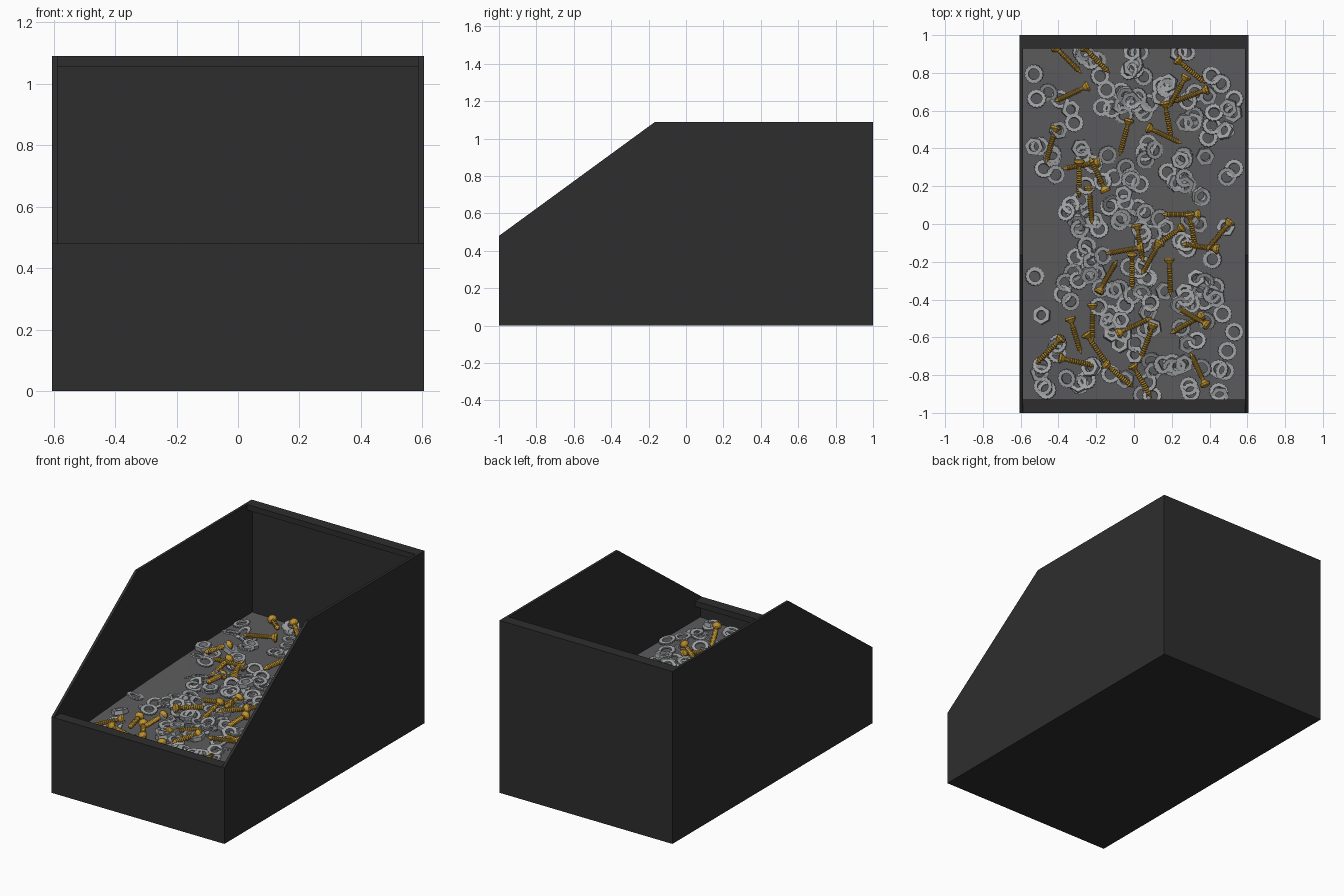
import bpy, bmesh, random
from math import sin, cos, pi, radians
from mathutils import Euler

random.seed(4)
if "Cube" in bpy.data.objects:
    bpy.data.objects.remove(bpy.data.objects["Cube"])


def material(name, color):
    mat = bpy.data.materials.new(name)
    mat.use_nodes = True
    mat.diffuse_color = (*color, 1)
    mat.node_tree.nodes["Principled BSDF"].inputs["Base Color"].default_value = (*color, 1)
    return mat


black = material("black plastic", (0.027, 0.027, 0.027))
grey = material("grey filling", (0.105, 0.105, 0.11))
silver = material("silver steel", (0.35, 0.36, 0.37))
gold = material("golden brass", (0.52, 0.29, 0.03))


def finish(name, bm, mat):
    bmesh.ops.recalc_face_normals(bm, faces=bm.faces)
    mesh = bpy.data.meshes.new(name)
    bm.to_mesh(mesh)
    bm.free()
    mesh.materials.append(mat)
    return mesh


def add(name, mesh, location=(0, 0, 0), rotation=None):
    obj = bpy.data.objects.new(name, mesh)
    obj.location = location
    if rotation:
        obj.rotation_euler = rotation
    bpy.context.scene.collection.objects.link(obj)
    return obj


def box(name, x, y, z):
    bm = bmesh.new()
    bmesh.ops.create_cube(bm, size=1)
    for v in bm.verts:
        v.co = [lo + (c + 0.5) * (hi - lo) for c, (lo, hi) in zip(v.co, (x, y, z))]
    add(name, finish(name, bm, black))


def bridge(bm, a, b):
    n = len(a)
    for i in range(n):
        j = (i + 1) % n
        bm.faces.new((a[i], a[j], b[j], b[i]))


# Bin walls: sloped side panels, then front, back, floor and rims
W, L, T = 0.605, 1.0, 0.017
FRONT, TOP, RIM = 0.48, 1.09, 0.035
inner = W - T
profile = [(-L, 0), (L, 0), (L, TOP), (-0.165, TOP), (-L, FRONT)]
for side, label in ((1, "left"), (-1, "right")):
    bm = bmesh.new()
    outer_loop = [bm.verts.new((side * W, y, z)) for y, z in profile]
    inner_loop = [bm.verts.new((side * inner, y, z)) for y, z in profile]
    bm.faces.new(outer_loop)
    bm.faces.new(inner_loop)
    bridge(bm, outer_loop, inner_loop)
    add(label + "_wall", finish(label + "_wall", bm, black))
for label, sign, height in (("front", -1, FRONT), ("back", 1, TOP)):
    span = (-inner, inner)
    box(label + "_wall", span, sorted((sign * L, sign * (L - T))), (0, height))
    box(label + "_rim", span, sorted((sign * (L - T), sign * 0.93)), (height - RIM, height))
box("floor", (-inner, inner), (T - L, L - T), (0, T))


# Gently uneven filling surface
def level(x, y):
    return 0.362 + 0.02 * y - 0.03 * x * y - 0.02 * (y - 0.3) ** 2 * (0.5 - 0.8 * x)


bm = bmesh.new()
bmesh.ops.create_grid(bm, x_segments=12, y_segments=20, size=1)
for v in bm.verts:
    x, y = v.co.x * inner, v.co.y * (L - T)
    v.co = (x, y, level(x, y))
filling = add("filling", finish("filling", bm, grey))
for p in filling.data.polygons:
    p.use_smooth = True


# Ring shapes: toothed washer and hexagonal nut
def ring(name, n, outer, notch, hole, height):
    bm = bmesh.new()
    loops = []
    for is_outer, z in ((True, 0), (True, height), (False, height), (False, 0)):
        loop = []
        for i in range(n):
            a = 2 * pi * i / n
            r = (outer * (notch if i % 2 else 1)) if is_outer else hole
            loop.append(bm.verts.new((r * cos(a), r * sin(a), z - height / 2)))
        loops.append(loop)
    for i in range(4):
        bridge(bm, loops[i], loops[(i + 1) % 4])
    return finish(name, bm, silver)


washer = ring("washer", 32, 0.052, 0.9, 0.029, 0.01)
nut = ring("nut", 12, 0.05, cos(pi / 6), 0.025, 0.026)


# Screw turned around its length, head at +x
def make_screw():
    outline = [(0.1, 0.008), (0.1, 0.024), (0.094, 0.028), (0.088, 0.028), (0.068, 0.011)]
    for i in range(11):
        x = 0.05 - i * 0.012
        outline += [(x, 0.010), (x - 0.006, 0.016)]
    outline += [(-0.085, 0.008), (-0.105, 0.001)]
    bm = bmesh.new()
    loops = [[bm.verts.new((x, r * cos(k * pi / 5), r * sin(k * pi / 5))) for k in range(10)]
             for x, r in outline]
    for a, b in zip(loops, loops[1:]):
        bridge(bm, a, b)
    bm.faces.new(loops[0])
    bm.faces.new(loops[-1])
    return finish("screw", bm, gold)


screw = make_screw()

# Heaps of washers and nuts: x, y, count
heaps = [
    (-.23, .84, 6), (0, .86, 7), (-.47, .69, 5), (-.08, .66, 9), (.06, .66, 9), (.13, .78, 3),
    (.25, .9, 2), (.48, .7, 8), (.32, .54, 4), (.46, .48, 6), (-.47, .33, 5), (-.26, .4, 6),
    (-.31, .56, 2), (.06, .36, 4), (-.05, .22, 8), (.29, .27, 9), (.5, .28, 2), (-.34, .1, 5),
    (-.26, -.04, 8), (-.07, .03, 6), (.11, .01, 7), (.32, .1, 4), (.25, -.1, 3), (.5, -.02, 1),
    (-.39, -.33, 7), (-.2, -.2, 5), (-.05, -.32, 6), (.08, -.25, 3), (.08, -.39, 6),
    (.27, -.39, 8), (.42, -.33, 7), (-.51, -.5, 1), (-.39, -.62, 3), (-.15, -.5, 6),
    (.06, -.6, 6), (.28, -.67, 4), (.46, -.52, 3), (.5, -.76, 3), (-.5, -.77, 2),
    (-.47, -.87, 2), (-.35, -.83, 3), (-.18, -.8, 4), (.07, -.83, 7), (.28, -.87, 2),
    (.45, -.9, 2), (.15, -.72, 3)]
for hx, hy, count in heaps:
    spread = 0.012 * min(count, 5)
    for i in range(count):
        x = max(-0.53, min(0.53, random.gauss(hx, spread)))
        y = max(-0.91, min(0.91, random.gauss(hy, spread)))
        kind = random.choice((washer, washer, nut))
        tilt = Euler((random.gauss(0, 0.2), random.gauss(0, 0.2), random.uniform(0, pi)))
        add(kind.name, kind, (x, y, level(x, y) + 0.012 + random.uniform(0, 0.02)), tilt)

# Scattered screws: x, y, heading of the head in degrees
screws = [
    (-.35, .87, 135), (-.33, .69, 25), (-.2, .87, 135), (-.05, .46, 75), (.16, .47, 155),
    (.18, .55, 100), (.23, .7, 60), (.3, .68, 20), (.3, .81, 140), (-.44, .42, 75),
    (-.29, .24, 90), (-.19, .26, 295), (-.28, .31, 10), (-.23, .1, 95), (.31, -.04, 100),
    (.35, -.12, 352), (.45, -.06, 50), (.25, .05, 0), (.03, -.1, 100), (-.05, -.14, 10),
    (.18, -.07, 35), (.09, -.18, 60), (-.01, -.25, 90), (.19, -.28, 92), (-.14, -.28, 240),
    (-.31, -.59, 107), (-.22, -.52, 90), (-.2, -.66, 125), (-.3, -.73, 168), (-.45, -.67, 45),
    (0, -.54, 205), (.07, -.62, 70), (.28, -.53, 30), (.31, -.49, 330), (.34, -.77, 295),
    (-.08, -.8, 140), (.04, -.83, 120)]
for x, y, heading in screws:
    pitch = random.uniform(-0.3, 0.15)
    add("screw", screw, (x, y, level(x, y) + 0.038), Euler((0, pitch, radians(heading))))
